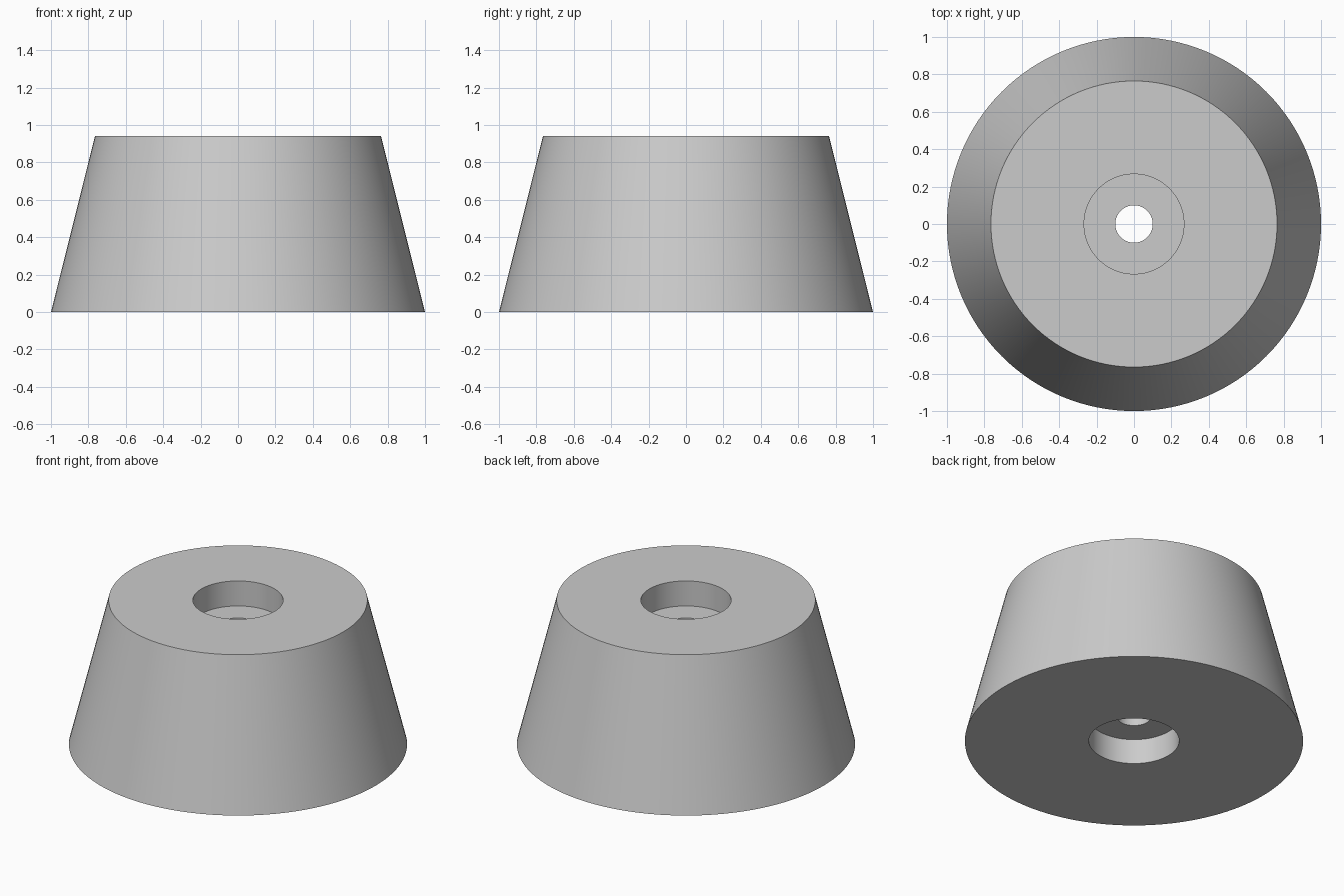
import bpy
import bmesh
import math

SEGMENTS = 128
HEIGHT = 0.94
BASE_R, TOP_R = 1.0, 0.765
RECESS_R, RECESS_DEPTH = 0.267, 0.163
BORE_R = 0.1

cube = bpy.data.objects.get("Cube")
if cube:
    bpy.data.objects.remove(cube, do_unlink=True)

# Plain grey material
grey = bpy.data.materials.new("light_grey")
grey.use_nodes = True
colour = (0.6, 0.6, 0.6, 1.0)
grey.diffuse_color = colour
grey.node_tree.nodes["Principled BSDF"].inputs["Base Color"].default_value = colour

# Closed section: tapered wall, a counterbore at each end, bore through the middle
profile = [
    (BASE_R, 0),
    (TOP_R, HEIGHT),
    (RECESS_R, HEIGHT),
    (RECESS_R, HEIGHT - RECESS_DEPTH),
    (BORE_R, HEIGHT - RECESS_DEPTH),
    (BORE_R, RECESS_DEPTH),
    (RECESS_R, RECESS_DEPTH),
    (RECESS_R, 0),
]

# Lathe the section around the vertical axis
bm = bmesh.new()
verts = [bm.verts.new((r, 0, z)) for r, z in profile]
edges = [bm.edges.new((v, verts[(i + 1) % len(verts)])) for i, v in enumerate(verts)]
bmesh.ops.spin(bm, geom=verts + edges, cent=(0, 0, 0), axis=(0, 0, 1),
               angle=math.tau, steps=SEGMENTS, use_merge=False)
bmesh.ops.remove_doubles(bm, verts=bm.verts[:], dist=0.0001)
bmesh.ops.recalc_face_normals(bm, faces=bm.faces[:])

mesh = bpy.data.meshes.new("tapered_foot")
bm.to_mesh(mesh)
bm.free()
mesh.materials.append(grey)
foot = bpy.data.objects.new("tapered_foot", mesh)
bpy.context.collection.objects.link(foot)

# Smooth round walls with crisp rims
bpy.ops.object.select_all(action="DESELECT")
foot.select_set(True)
bpy.context.view_layer.objects.active = foot
bpy.ops.object.shade_smooth_by_angle(angle=math.radians(30))
